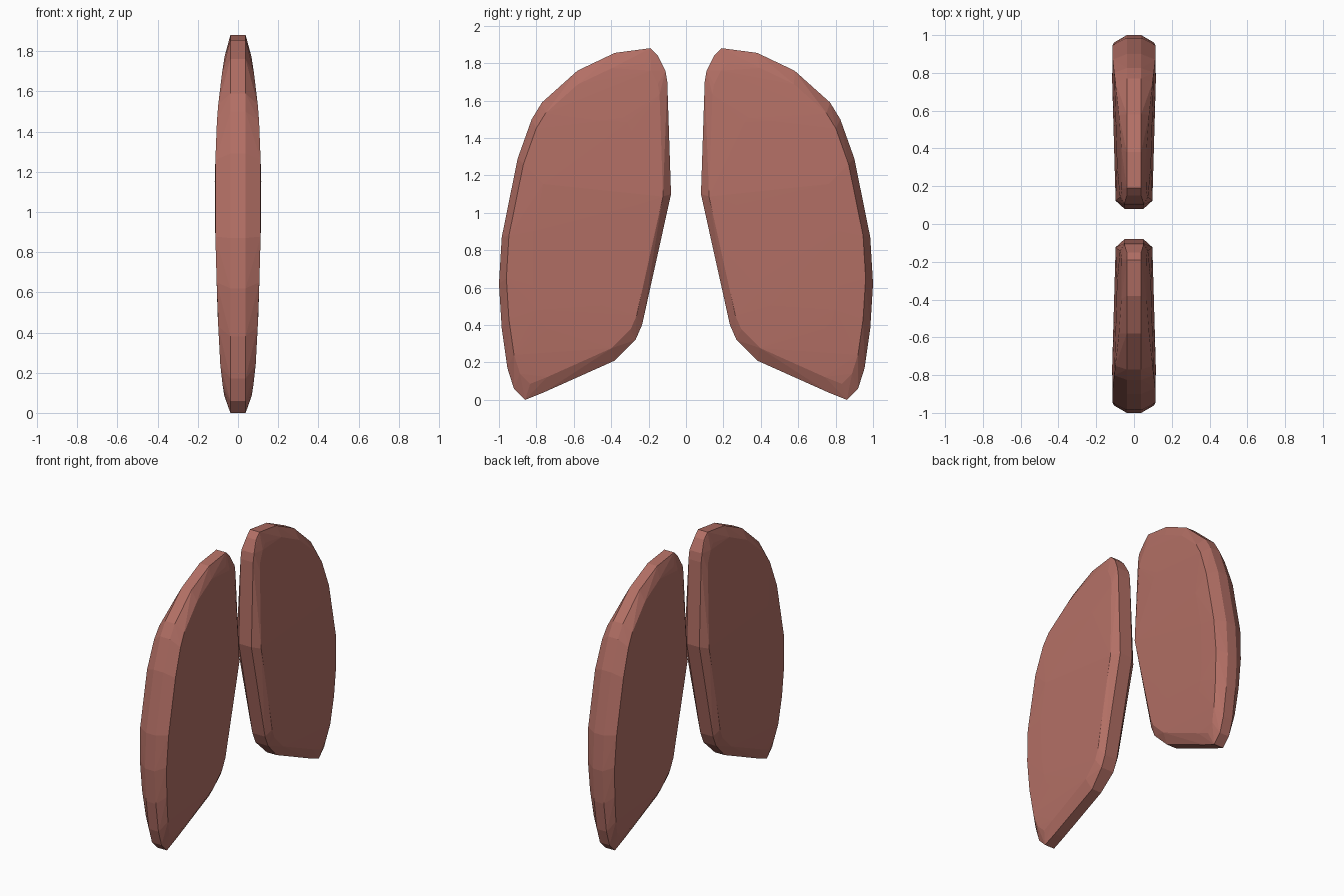
import bpy, bmesh

if "Cube" in bpy.data.objects:
    bpy.data.objects.remove(bpy.data.objects["Cube"])

# Outline of one lung in the side view (y, z)
OUTLINE = [(0.19, 1.88), (0.38, 1.855), (0.58, 1.76), (0.77, 1.59), (0.825, 1.5),
           (0.90, 1.29), (0.985, 0.87), (1.0, 0.62), (0.985, 0.38), (0.955, 0.17),
           (0.92, 0.06), (0.86, 0.0), (0.76, 0.04), (0.38, 0.21), (0.27, 0.32),
           (0.235, 0.4), (0.155, 0.8), (0.08, 1.1), (0.10, 1.7), (0.11, 1.76), (0.15, 1.84)]
CENTRE = (0.56, 0.95)

# Half thickness along the height (z, x)
DEPTH = [(0.0, 0.055), (0.2, 0.086), (0.5, 0.102), (1.1, 0.119), (1.5, 0.103), (1.76, 0.078), (1.88, 0.05)]


def half_depth(y, z):
    for (z0, d0), (z1, d1) in zip(DEPTH, DEPTH[1:]):
        if z <= z1:
            d = d0 + (d1 - d0) * (z - z0) / (z1 - z0)
            break
    return d * (0.82 + 0.18 * min(1, max(0, (y - 0.12) / 0.68)))


def ring(scale):
    return [(CENTRE[0] + (y - CENTRE[0]) * scale, CENTRE[1] + (z - CENTRE[1]) * scale)
            for y, z in OUTLINE]


tissue = bpy.data.materials.new("tissue")
tissue.diffuse_color = (0.45, 0.16, 0.13, 1)
tissue.use_nodes = True
tissue.node_tree.nodes["Principled BSDF"].inputs["Base Color"].default_value = tissue.diffuse_color


# Each lung is a faceted hull around a narrow rim and two broad, slightly domed faces
def make_lung(name, side):
    bm = bmesh.new()
    for sx in (-1, 1):
        for y, z in OUTLINE:
            rim = 0.05 if y < 0.3 and z < 1.8 else 0.038
            bm.verts.new((sx * rim, side * y, z))
        for scale in (0.91, 0.6):
            for y, z in ring(scale):
                bm.verts.new((sx * half_depth(y, z), side * y, z))
    hull = bmesh.ops.convex_hull(bm, input=bm.verts[:])
    loose = [v for v in bm.verts if not v.link_faces]
    bmesh.ops.delete(bm, geom=loose, context='VERTS')
    bmesh.ops.recalc_face_normals(bm, faces=bm.faces[:])
    mesh = bpy.data.meshes.new(name)
    bm.to_mesh(mesh)
    bm.free()
    mesh.materials.append(tissue)
    bpy.context.collection.objects.link(bpy.data.objects.new(name, mesh))


make_lung("left_lung", 1)
make_lung("right_lung", -1)
